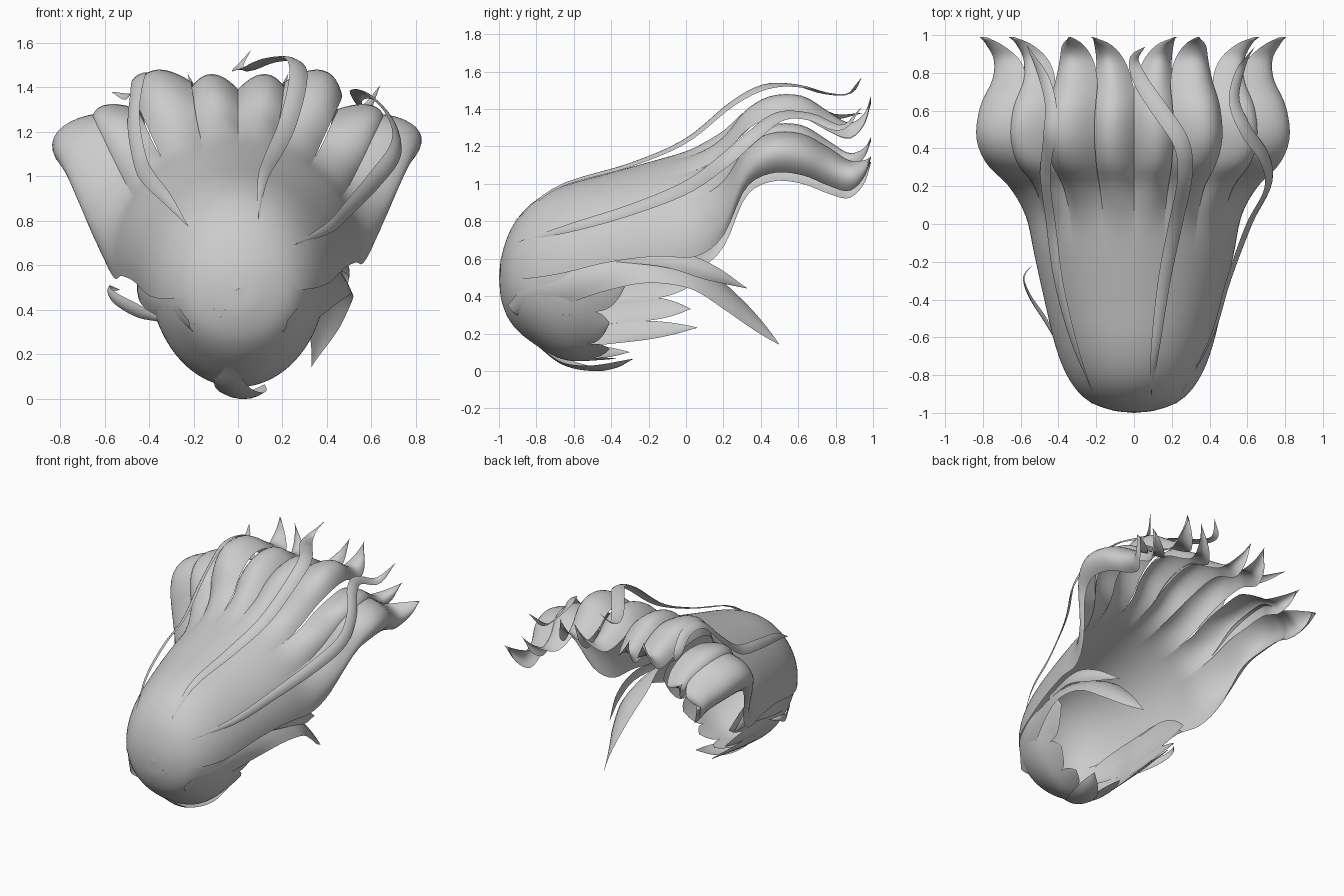
import bpy, bmesh
from math import sin, cos, pi, radians
from mathutils import Vector

if "Cube" in bpy.data.objects:
    bpy.data.objects.remove(bpy.data.objects["Cube"])


def spline(rows, t):
    """Catmull-Rom through rows of numbers, t in 0..1"""
    n = len(rows) - 1
    i = min(int(t * n), n - 1)
    f = t * n - i
    p1, p2 = Vector(rows[i]), Vector(rows[i + 1])
    p0 = Vector(rows[i - 1]) if i > 0 else p1 * 2 - p2
    p3 = Vector(rows[i + 2]) if i + 2 <= n else p2 * 2 - p1
    return 0.5 * (2 * p1 + (p2 - p0) * f + (2 * p0 - 5 * p1 + 4 * p2 - p3) * f * f
                  + (3 * p1 - p0 - 3 * p2 + p3) * f ** 3)


def smooth(a, b, v):
    k = max(0, min(1, (v - a) / (b - a)))
    return k * k * (3 - 2 * k)


def grid_object(name, rows):
    bm = bmesh.new()
    vs = [[bm.verts.new(p) for p in r] for r in rows]
    for r, q in zip(vs, vs[1:]):
        for j in range(len(r) - 1):
            bm.faces.new((r[j], r[j + 1], q[j + 1], q[j]))
    bmesh.ops.remove_doubles(bm, verts=bm.verts, dist=0.0005)
    bmesh.ops.recalc_face_normals(bm, faces=bm.faces)
    for f in bm.faces:
        f.smooth = True
    me = bpy.data.meshes.new(name)
    bm.to_mesh(me)
    bm.free()
    ob = bpy.data.objects.new(name, me)
    bpy.context.collection.objects.link(ob)
    return ob


# Sections along y: (y, half width, top or bottom z, side edge z)
UPPER = [(-1, 0, .5, .5), (-.985, .12, .62, .5), (-.93, .25, .77, .5), (-.82, .345, .9, .51),
         (-.65, .415, .99, .54), (-.4, .475, 1.06, .6), (-.15, .53, 1.13, .63),
         (.05, .57, 1.19, .63), (.2, .64, 1.27, .74), (.32, .74, 1.38, .99),
         (.46, .79, 1.45, 1.07), (.62, .77, 1.45, 1.06), (.76, .71, 1.37, 1.0),
         (.87, .71, 1.31, .95), (.95, .76, 1.34, .98), (.99, .80, 1.40, 1.03)]
LOWER = [(-1, 0, .5, .5), (-.985, .12, .37, .5), (-.93, .25, .25, .5), (-.82, .33, .15, .51),
         (-.65, .39, .06, .54), (-.45, .40, .06, .58), (-.2, .41, .09, .6), (.06, .41, .13, .6)]


def strip(name, table, a0, a1, start, end, bulge, shift, curl, updown, umax=1.0, power=1.7, lift=0):
    """One lock cut from the lofted shell between two angles, tapering past `end`"""
    rows = []
    for i in range(57):
        u = umax * i / 56
        y, w, t, e = spline(table, u)
        k = max(0, min(1, (u - end) / (umax - end)))
        width = (1 + .1 * smooth(start, start + .12, u)) * (1 - k ** power)
        b = bulge * smooth(start - .12, start + .12, u) * (1 - .6 * k)
        row = []
        for j in range(13):
            s = j / 12
            a = radians(a0 + (a1 - a0) * (.5 + shift * k * k + (s - .5) * width))
            p = Vector((w * sin(a), y, e + (t - e) * cos(a)))
            p += Vector((sin(a), 0, updown * cos(a))) * (b * (sin(pi * s) - .35))
            p.z += curl * k ** 3 + lift * smooth(start - .05, start + .15, u)
            row.append(p)
        rows.append(row)
    return grid_object(name, rows)


# Swept crown: four locks per side, joined over the dome and splitting behind it
BREAKS = [0, 17, 37, 58, 92]
SHIFT, CURL, END = [.45, -.1, .3, .1], [.11, .08, .05, .03], [.72, .76, .73, .77]
LIFT = [-.05, .01, -.06, .01]
for side in (1, -1):
    for i in range(4):
        outer = 7 if side < 0 and i == 3 else 0
        strip("crown_lock", UPPER, side * BREAKS[i], side * (BREAKS[i + 1] + outer),
              .52, END[i], .085, SHIFT[i], CURL[i], 1, lift=LIFT[i])

# Under bowl: blunt short locks on the right, longer ones on the left
BOWL = [(-92, -66, .8, 1.0), (-66, -50, .8, .98), (-50, -32, .72, 1.0), (-32, -10, .64, .8),
        (-10, 12, .66, .76), (12, 34, .66, .74), (34, 60, .66, .74), (60, 92, .7, .8)]
for a0, a1, end, umax in BOWL:
    strip("under_lock", LOWER, a0, a1, .75, end, .012, .15, 0, -1, umax, 3.0)


def ribbon(name, pts, arch=.2, axis=(0, .62), axis_end=None):
    """Curved tapering ribbon; pts are (x, y, z, width), facing away from a sliding (x, z) axis"""
    n, rows = 40, []
    for i in range(n + 1):
        t = i / n
        q = spline(pts, t)
        p = Vector(q[:3])
        tan = (Vector(spline(pts, min(1, t + .01))[:3])
               - Vector(spline(pts, max(0, t - .01))[:3])).normalized()
        c = Vector(axis).lerp(Vector(axis_end or axis), smooth(.2, .8, t))
        nor = Vector((p.x - c.x, 0, p.z - c.y)).normalized()
        sd = tan.cross(nor).normalized()
        nor = sd.cross(tan)
        w = max(q[3], 0)
        rows.append([p + sd * w * s / 2 + nor * w * arch * (1 - s * s)
                     for s in (-1, -.6, -.2, .2, .6, 1)])
    return grid_object(name, rows)


# Loose strands lying over the crown
ribbon("top_strand_right", [(.09, -.92, .80, 0), (.11, -.68, .985, .045), (.16, -.3, 1.10, .07),
       (.22, 0, 1.23, .08), (.27, .25, 1.43, .085), (.25, .43, 1.52, .09), (.14, .6, 1.52, .09),
       (.04, .75, 1.48, .08), (0, .87, 1.48, .05), (.06, .94, 1.57, 0)], .12)
ribbon("top_strand_left", [(-.22, -.89, .77, 0), (-.32, -.62, .90, .05), (-.4, -.3, .99, .07),
       (-.44, 0, 1.07, .075), (-.47, .25, 1.25, .075), (-.45, .45, 1.43, .075),
       (-.44, .62, 1.44, .07), (-.48, .78, 1.36, .06), (-.57, .95, 1.38, 0)], .12)
ribbon("side_strand_right", [(.25, -.9, .69, 0), (.41, -.6, .77, .05), (.50, -.3, .86, .065),
       (.61, 0, .98, .08), (.71, .2, 1.12, .085), (.69, .35, 1.25, .08), (.59, .5, 1.36, .08),
       (.53, .66, 1.36, .07), (.57, .83, 1.30, .05), (.64, .94, 1.41, 0)], .12)

# Side locks sweeping back under the crown, turning flat towards their tips
ribbon("side_lock_right", [(.2, -.92, .32, .1), (.33, -.74, .43, .2), (.41, -.45, .53, .22),
       (.43, -.2, .56, .24), (.40, .05, .50, .26), (.38, .25, .36, .18), (.33, .5, .14, 0)],
       .13, (0, .45), (.22, .1))
ribbon("side_wisp_right", [(.42, -.4, .61, .05), (.48, -.1, .60, .1), (.47, .12, .53, .09),
       (.40, .33, .44, 0)], .15, (0, .45))
ribbon("side_lock_left", [(-.2, -.92, .32, .1), (-.33, -.74, .43, .2), (-.41, -.45, .51, .2),
       (-.43, -.2, .54, .16), (-.41, .03, .45, 0)], .13, (0, .45))
ribbon("side_wisp_left", [(-.36, -.7, .36, .03), (-.46, -.52, .40, .07), (-.55, -.38, .45, .06),
       (-.58, -.28, .49, .04), (-.53, -.21, .49, 0)], .15, (0, .45))

# Curl under the bowl
ribbon("bottom_curl", [(-.05, -.8, .15, .06), (-.03, -.66, .06, .16), (.02, -.52, .025, .18),
       (.07, -.4, .03, .13), (.12, -.28, .065, 0)], .14, (0, .5))
